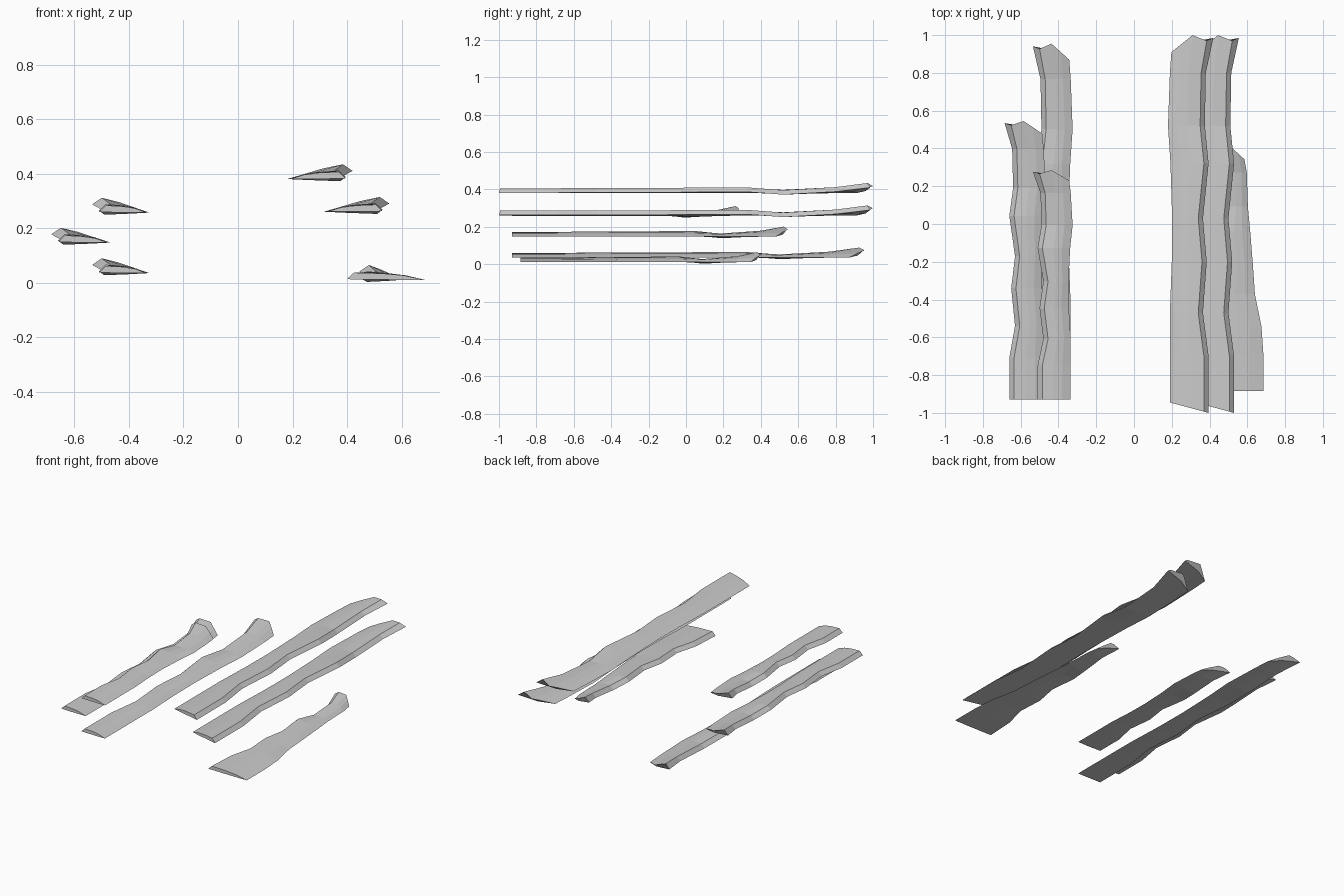
import bpy, bmesh

if "Cube" in bpy.data.objects:
    bpy.data.objects.remove(bpy.data.objects["Cube"])

# Shared wavy pattern: position along the strip, sideways wobble and lift of the thick edge
T = [-1, -0.7, -0.47, -0.2, 0.03, 0.32, 0.52, 0.8, 1.0]
WOBBLE = [0, 0, -.03, -.01, -.03, 0, -.02, -.015, .025]
LIFT = [0, 0, .001, .002, .003, .005, -.010, .006, .028]
THIN = [0, 0, 0, .01, .012, .003, -.01, 0, .008]

# Cross-section: fraction from thin edge to ridge, height, share of lift
SECTION = [(0, 0, 0), (.3, .016, .2), (.6, .023, .55), (1, .026, 1)]
END_Y = [-.09, -.045, 0, -.03, -.015, -.04]


def strip(name, edge, thin, y0, y1, z, skew=0, drift=0, thin_line=None):
    """Loft one tapered strip; edge is the thick side, thin the opposite side."""
    s = 1 if edge > thin else -1
    k = (y1 - y0) / 2
    bm = bmesh.new()
    rings = []
    for i, t in enumerate(T):
        y = y0 + (t + 1) * k
        ex = edge + s * WOBBLE[i] + drift * (t + 1) / 2
        tx = thin_line[i] if thin_line else thin + s * THIN[i]
        last = i == len(T) - 1
        rx = ex - s * (.035 if last else .025)
        lift = LIFT[i]
        pts = [(tx + (rx - tx) * f, z + h + lift * g) for f, h, g in SECTION]
        pts.append((ex, z + .002 + lift))
        pts.append((tx + (rx - tx) * .5, z + lift * .4))
        ring = []
        for j, (x, pz) in enumerate(pts):
            yy = y
            if last:
                yy += END_Y[j] * k
            if i == 0:
                yy += skew * (ex - x) / (edge - thin)
            ring.append(bm.verts.new((x, yy, pz)))
        rings.append(ring)
    n = len(SECTION) + 2
    for a, b in zip(rings, rings[1:]):
        for j in range(n):
            bm.faces.new((a[j], a[(j + 1) % n], b[(j + 1) % n], b[j]))
    bm.faces.new(rings[0])
    bm.faces.new(rings[-1])
    bmesh.ops.recalc_face_normals(bm, faces=bm.faces)
    me = bpy.data.meshes.new(name)
    bm.to_mesh(me)
    bm.free()
    ob = bpy.data.objects.new(name, me)
    bpy.context.collection.objects.link(ob)


# Left group, thick edge facing outward
strip("left_strip_lower", -.51, -.335, -.93, .955, .035)
strip("left_strip_middle", -.66, -.478, -.93, .545, .147)
strip("left_strip_upper", -.51, -.335, -.93, .285, .257)

# Right group, long strips with slanted front ends
strip("right_strip_upper", .395, .19, -1, 1, .38, skew=.055)
strip("right_strip_middle", .53, .325, -1, 1, .26, skew=.055)

# Right lower strip, wide at the front and narrowing to the back
strip("right_strip_lower", .40, .685, -.885, .40, .0105, drift=.07,
      thin_line=[.685, .685, .675, .64, .63, .615, .603, .597, .585])
